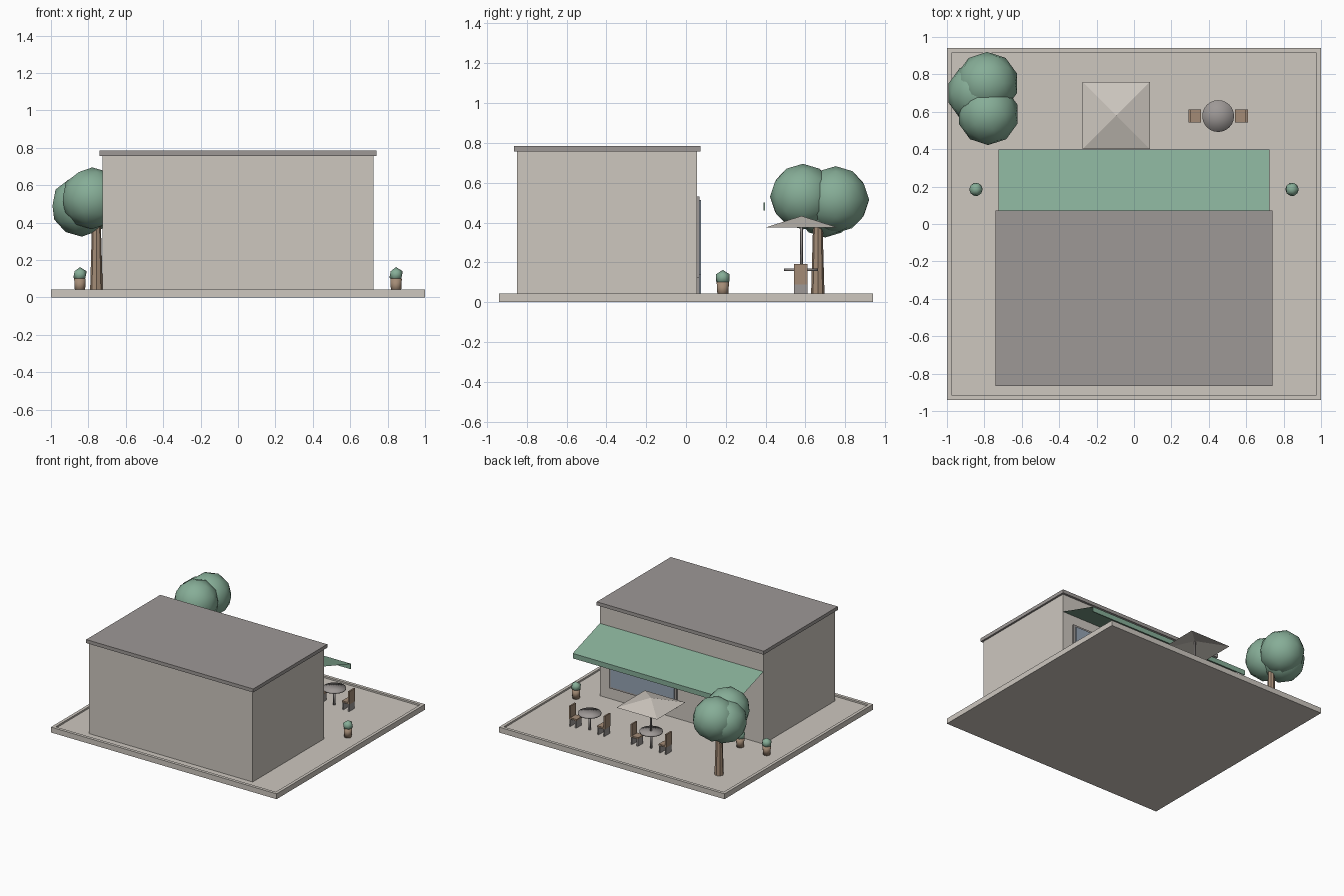
import bpy, bmesh
from mathutils import Matrix, Vector

default = bpy.data.objects.get("Cube")
if default:
    bpy.data.objects.remove(default, do_unlink=True)


def material(name, rgb):
    m = bpy.data.materials.new(name)
    m.use_nodes = True
    m.diffuse_color = (*rgb, 1)
    m.node_tree.nodes["Principled BSDF"].inputs["Base Color"].default_value = (*rgb, 1)
    return m


STONE = material("warm_stone", (0.61, 0.57, 0.52))
GREY = material("warm_grey", (0.34, 0.315, 0.305))
GREEN = material("soft_green", (0.24, 0.42, 0.31))
WOOD = material("brown_wood", (0.37, 0.26, 0.18))
GLASS = material("blue_grey_glass", (0.30, 0.37, 0.45))


def finish(name, bm, mat, smooth=False):
    bmesh.ops.recalc_face_normals(bm, faces=bm.faces)
    mesh = bpy.data.meshes.new(name)
    for f in bm.faces:
        f.smooth = smooth
    bm.to_mesh(mesh)
    bm.free()
    mesh.materials.append(mat)
    ob = bpy.data.objects.new(name, mesh)
    bpy.context.collection.objects.link(ob)
    return ob


def box(name, mat, x, y, z):
    """Box from (min, max) ranges."""
    bm = bmesh.new()
    size = Vector((x[1] - x[0], y[1] - y[0], z[1] - z[0], 1))
    mid = Vector((sum(x) / 2, sum(y) / 2, sum(z) / 2))
    bmesh.ops.create_cube(bm, size=1, matrix=Matrix.Translation(mid) @ Matrix.Diagonal(size))
    return finish(name, bm, mat)


def cylinder(name, mat, at, z, r1, r2, sides=16, smooth=True):
    bm = bmesh.new()
    bmesh.ops.create_cone(bm, cap_ends=True, cap_tris=True, segments=sides, radius1=r1, radius2=r2,
                          depth=z[1] - z[0], matrix=Matrix.Translation((*at, sum(z) / 2)))
    return finish(name, bm, mat, smooth)


def leaf_ball(name, at, r, detail):
    bm = bmesh.new()
    bmesh.ops.create_icosphere(bm, subdivisions=detail, radius=r, matrix=Matrix.Translation(at))
    return finish(name, bm, GREEN, True)


FLOOR = 0.03

# Plinth with a raised rim around the recessed terrace
bm = bmesh.new()
bmesh.ops.create_cube(bm, size=1, matrix=Matrix.Translation((0, 0, 0.0215)) @ Matrix.Diagonal((2, 1.88, 0.043, 1)))
top = max(bm.faces, key=lambda f: f.calc_center_median().z)
bmesh.ops.inset_region(bm, faces=[top], thickness=0.035)
inner = bmesh.ops.extrude_face_region(bm, geom=[top])
bmesh.ops.translate(bm, verts=[v for v in inner["geom"] if isinstance(v, bmesh.types.BMVert)],
                    vec=(0, 0, FLOOR - 0.043))
if top.is_valid:
    bmesh.ops.delete(bm, geom=[top], context='FACES_ONLY')
finish("terrace_base", bm, STONE)

# Building and roof slab
box("building_walls", STONE, (-0.725, 0.725), (-0.85, 0.055), (FLOOR, 0.757))
box("roof_slab", GREY, (-0.74, 0.74), (-0.865, 0.073), (0.757, 0.785))

# Shop window and door, each a frame plate with a raised pane
box("window_frame", GREY, (0.035, 0.635), (0.05, 0.068), (0.12, 0.53))
box("window_pane", GLASS, (0.055, 0.615), (0.06, 0.076), (0.137, 0.513))
box("door_frame", GREY, (-0.50, -0.25), (0.05, 0.068), (FLOOR, 0.53))
box("door_leaf", GLASS, (-0.48, -0.27), (0.06, 0.076), (FLOOR, 0.513))

# Awning: sloping sheet with a front valance
bm = bmesh.new()
bm.faces.new([bm.verts.new(p) for p in ((-0.725, 0.055, 0.61), (0.725, 0.055, 0.61),
                                        (0.725, 0.397, 0.50), (-0.725, 0.397, 0.50))])
finish("awning_sheet", bm, GREEN)
box("awning_valance", GREEN, (-0.725, 0.725), (0.39, 0.398), (0.46, 0.50))


# Cafe tables, each with two chairs facing inward
def chair(name, x, y, out):
    w = 0.034
    box(name + "_seat", WOOD, (x - w, x + w), (y - w, y + w), (0.088, 0.1))
    e = x + out * w
    box(name + "_back", WOOD, sorted((e, e - out * 0.012)), (y - w, y + w), (0.1, 0.192))
    for s in (-1, 1):
        lx = x + s * 0.026
        box(name + "_leg", GREY, (lx - 0.005, lx + 0.005), (y - w, y + w), (FLOOR, 0.088))


def table_set(name, x, y):
    cylinder(name + "_top", GREY, (x, y), (0.157, 0.169), 0.085, 0.085, 24)
    cylinder(name + "_post", GREY, (x, y), (FLOOR, 0.157), 0.009, 0.009, 8)
    for out, side in ((1, "left"), (-1, "right")):
        chair(f"{name}_{side}_chair", x + out * 0.125, y, out)


table_set("open_table", 0.45, 0.577)
table_set("shaded_table", -0.095, 0.577)

# Parasol: four-sided open canopy on a pole
px, py, half = -0.095, 0.58, 0.18
cylinder("parasol_pole", GREY, (px, py), (0.169, 0.425), 0.007, 0.007, 8)
bm = bmesh.new()
apex = bm.verts.new((px, py, 0.433))
rim = [bm.verts.new((px + a * half, py + b * half, 0.375))
       for a, b in ((-1, -1), (1, -1), (1, 1), (-1, 1))]
for i in range(4):
    bm.faces.new((rim[i], rim[(i + 1) % 4], apex))
finish("parasol_canopy", bm, STONE)

# Tree
cylinder("tree_trunk", WOOD, (-0.757, 0.662), (FLOOR, 0.42), 0.034, 0.023, 8, False)
for i, (x, y, z, r) in enumerate(((-0.785, 0.752, 0.515, 0.168), (-0.78, 0.587, 0.53, 0.165),
                                  (-0.835, 0.70, 0.49, 0.165))):
    leaf_ball(f"tree_crown_{i + 1}", (x, y, z), r, 2)

# Potted shrubs
for name, x in (("left_pot", 0.845), ("right_pot", -0.845), ("door_pot", -0.61)):
    cylinder(name, WOOD, (x, 0.185), (FLOOR, 0.1), 0.027, 0.031, 12)
    leaf_ball(name + "_shrub", (x, 0.185, 0.122), 0.04, 1)
